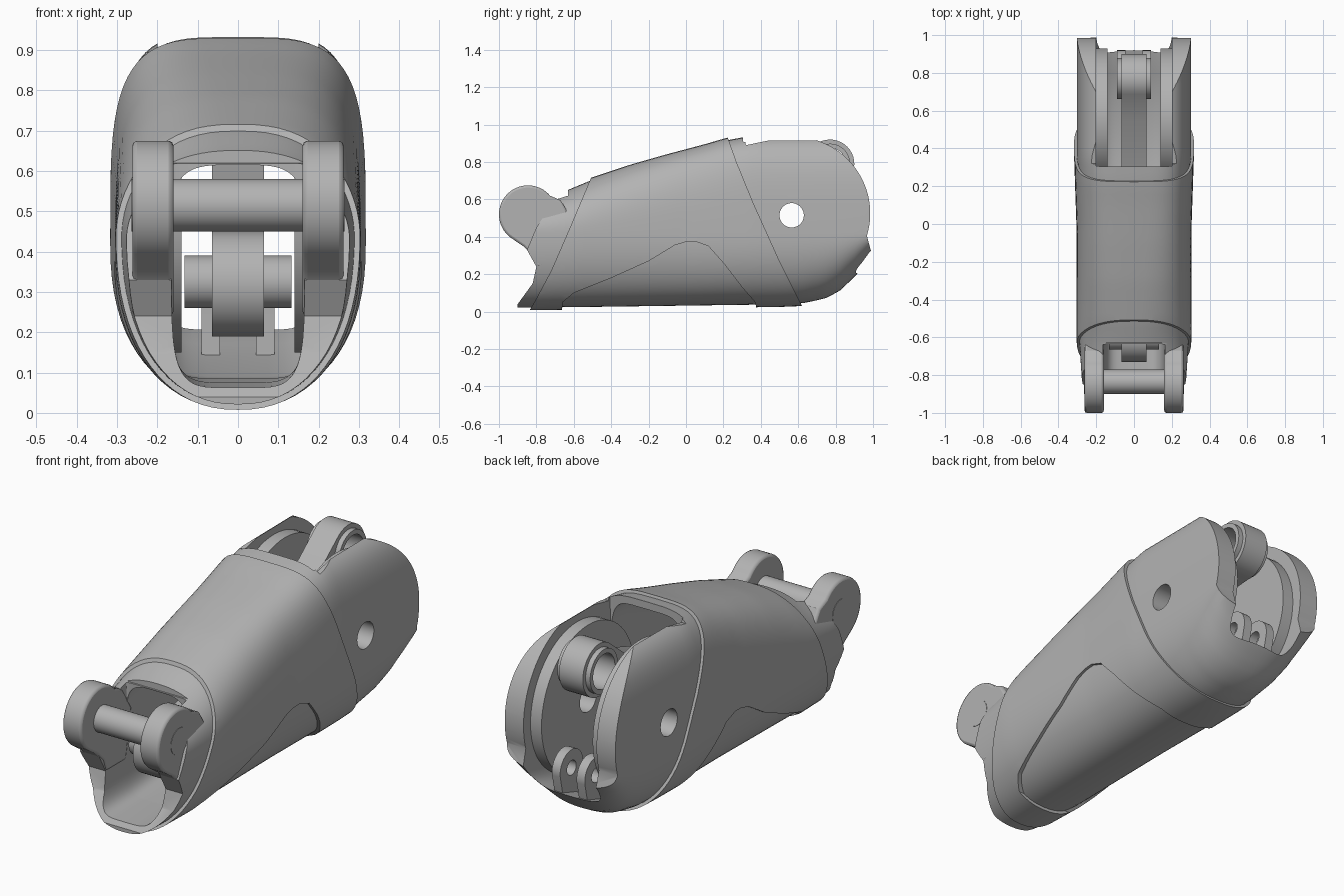
import bpy, bmesh
from math import sin, cos, pi, radians

if "Cube" in bpy.data.objects:
    bpy.data.objects.remove(bpy.data.objects["Cube"])

grey = bpy.data.materials.new("plain grey")
grey.use_nodes = True
COLOUR = (0.45, 0.45, 0.45, 1)
grey.diffuse_color = COLOUR
for node in grey.node_tree.nodes:
    if node.type == 'BSDF_PRINCIPLED':
        node.inputs["Base Color"].default_value = COLOUR


def make(name, bm):
    bmesh.ops.recalc_face_normals(bm, faces=bm.faces[:])
    me = bpy.data.meshes.new(name)
    bm.to_mesh(me)
    bm.free()
    me.materials.append(grey)
    ob = bpy.data.objects.new(name, me)
    bpy.context.collection.objects.link(ob)
    return ob


def activate(ob):
    bpy.ops.object.select_all(action='DESELECT')
    ob.select_set(True)
    bpy.context.view_layer.objects.active = ob


def boolean(ob, cutter, op='DIFFERENCE', keep=False):
    m = ob.modifiers.new("cut", 'BOOLEAN')
    m.operation, m.solver, m.object = op, 'EXACT', cutter
    activate(ob)
    bpy.ops.object.modifier_apply(modifier=m.name)
    if not keep:
        bpy.data.objects.remove(cutter)


def smooth(ob, angle=32):
    activate(ob)
    bpy.ops.object.shade_smooth_by_angle(angle=radians(angle))


def lerp(keys, y):
    for (a, u), (b, v) in zip(keys, keys[1:]):
        if y <= b:
            return u + (v - u) * max(0, (y - a) / (b - a))
    return keys[-1][1]


def power(v, n):
    return (1 if v >= 0 else -1) * abs(v) ** (2 / n)


def loft(name, stations, segs=72, centre=0.42):
    """Stations are (y, half width, bottom, top, lower power, upper power)."""
    bm = bmesh.new()
    rings = []
    for y, w, lo, hi, nl, nu in stations:
        ring = []
        for i in range(segs):
            a = 2 * pi * i / segs
            n, h = (nu, hi - centre) if sin(a) >= 0 else (nl, centre - lo)
            ring.append(bm.verts.new((w * power(cos(a), n), y, centre + h * power(sin(a), n))))
        rings.append(ring)
    for r, q in zip(rings, rings[1:]):
        for i in range(segs):
            j = (i + 1) % segs
            bm.faces.new((r[i], r[j], q[j], q[i]))
    bm.faces.new(rings[0])
    bm.faces.new(rings[-1])
    return make(name, bm)


def prism(name, pts, x0, x1):
    """Side outline of (y, z) points pushed from x0 to x1."""
    bm = bmesh.new()
    a = [bm.verts.new((x0, y, z)) for y, z in pts]
    b = [bm.verts.new((x1, y, z)) for y, z in pts]
    bm.faces.new(a)
    bm.faces.new(b)
    for i in range(len(pts)):
        j = (i + 1) % len(pts)
        bm.faces.new((a[i], a[j], b[j], b[i]))
    return make(name, bm)


def arc(y, z, r, start, end, n=24):
    angles = [radians(start + (end - start) * i / n) for i in range(n + 1)]
    return [(y + r * cos(a), z + r * sin(a)) for a in angles]


def disc(name, y, z, r, x0, x1, n=48):
    return prism(name, arc(y, z, r, 0, 360, n)[:-1], x0, x1)


# Outer form: roof, underside, half width and roof squareness along the length
ROOF = [(-1.1, .5), (-.63, .665), (-.51, .715), (-.3, .785), (-.1, .842), (.1, .895), (.22, .93), (.35, .955), (1.1, .96)]
UNDER = [(-1.1, .005), (-.6, .01), (.5, .025), (.62, .03), (.74, .055), (.82, .095), (.93, .2), (1, .31), (1.1, .4)]
WIDTH = [(-1.1, .27), (-.9, .285), (-.6, .305), (0, .305), (.35, .317), (1.1, .317)]
SQUARE = [(-.6, 2.3), (.3, 4)]


def outer(name, inset, count=56):
    rows = []
    for i in range(count + 1):
        y = -1.1 + 2.2 * i / count
        rows.append((y, lerp(WIDTH, y) - inset, min(lerp(UNDER, y) + inset, .41),
                     lerp(ROOF, y) - inset, 2.3, lerp(SQUARE, y)))
    return loft(name, rows)


# Inner shell with front mouth and rear cheeks
front_edge = [(-.9, -.1), (-.9, .04), (-.82, .15), (-.8, .24), (-.85, .33), (-.8, .45),
              (-.7, .6), (-.63, .62), (-.63, .66), (-.51, .8), (.2, 1.1), (.29, 1.1), (.32, .89)]
rear_edge = arc(.575, .525, .41, 97, -17, 30) + [(.99, .32), (1.02, .2), (1.02, -.1)]
shell = outer("shell", .014)
boolean(shell, prism("shell_outline", front_edge + rear_edge, -.5, .5), 'INTERSECT')

cavity = loft("cavity", [
    (-1.15, .165, .06, 1.0, 5, 6), (-.645, .165, .065, 1.0, 5, 6), (-.635, .165, .065, .615, 5, 4),
    (-.45, .17, .075, .68, 5, 4), (-.1, .19, .08, .79, 5, 5), (.2, .2, .085, .885, 5, 6),
    (.305, .2, .085, .895, 5, 6), (.31, .2, .085, 1.5, 5, 14), (.62, .2, .09, 1.5, 5, 14),
    (.8, .2, .17, 1.5, 5, 14), (1.15, .2, .28, 1.5, 5, 14)])
boolean(shell, cavity)
boolean(shell, disc("hinge_drill", .565, .515, .065, -.5, .5))
smooth(shell)

# Raised sleeve wrapped around the middle, arched over the underside recess
sleeve_outline = [(-.47, .8), (-.51, .71), (-.62, .45), (-.72, .22), (-.8, .07), (-.84, 0), (-.86, -.1),
                  (-.67, -.1), (-.66, .05), (-.6, .1), (-.5, .14), (-.4, .18), (-.2, .27), (-.06, .355),
                  (0, .373), (.05, .375), (.12, .35), (.2, .26), (.3, .13), (.37, .05), (.4, -.1),
                  (.66, -.1), (.62, .03), (.5, .27), (.36, .58), (.27, .8), (.22, .94), (.19, 1.1), (-.47, 1.1)]
sleeve = outer("sleeve", 0)
boolean(sleeve, prism("sleeve_outline", sleeve_outline, -.5, .5), 'INTERSECT')
boolean(sleeve, outer("sleeve_core", .028))
smooth(sleeve)

# Mirrored pairs: fork arms, hinge bosses, tether lugs
arm_outline = arc(-.845, .52, .155, 40, 235, 32) + [(-.87, .35), (-.82, .3), (-.8, .24), (-.64, .24), (-.6, .48), (-.67, .595)]
lug_outline = arc(.83, .3, .09, -10, 190) + [(.74, .13), (.9, .2)]
for side, s in (("left", 1), ("right", -1)):
    arm = prism(side + "_fork_arm", arm_outline, s * .16, s * .262)
    bev = arm.modifiers.new("soft edge", 'BEVEL')
    bev.width, bev.segments = .012, 2
    bev.limit_method, bev.angle_limit = 'ANGLE', radians(50)
    smooth(arm)

    boss = disc(side + "_hinge_boss", .565, .515, .365, s * .14, s * .21, 64)
    boolean(boss, disc("drill", .565, .515, .065, -.5, .5))
    smooth(boss)

    lug = prism(side + "_tether_lug", lug_outline, s * .045, s * .09)
    boolean(lug, disc("drill", .83, .3, .036, -.5, .5))
    smooth(lug)

# Crossbar between the fork arms
smooth(disc("crossbar", -.835, .515, .065, -.264, .264))

# Inner link with a ring at each end
link_outline = (arc(-.6, .32, .13, 75, 310) + [(-.45, .27), (.1, .46), (.62, .65)]
                + arc(.77, .79, .13, -95, 130) + [(.55, .78), (.1, .63), (-.45, .43)])
link = prism("link", link_outline, -.065, .065)
hub = disc("link_hub", .77, .79, .108, -.09, .09)
for part in (link, hub):
    boolean(part, disc("drill", .77, .79, .085, -.5, .5))
    smooth(part)
smooth(disc("link_pin", -.6, .325, .065, -.133, .133))
